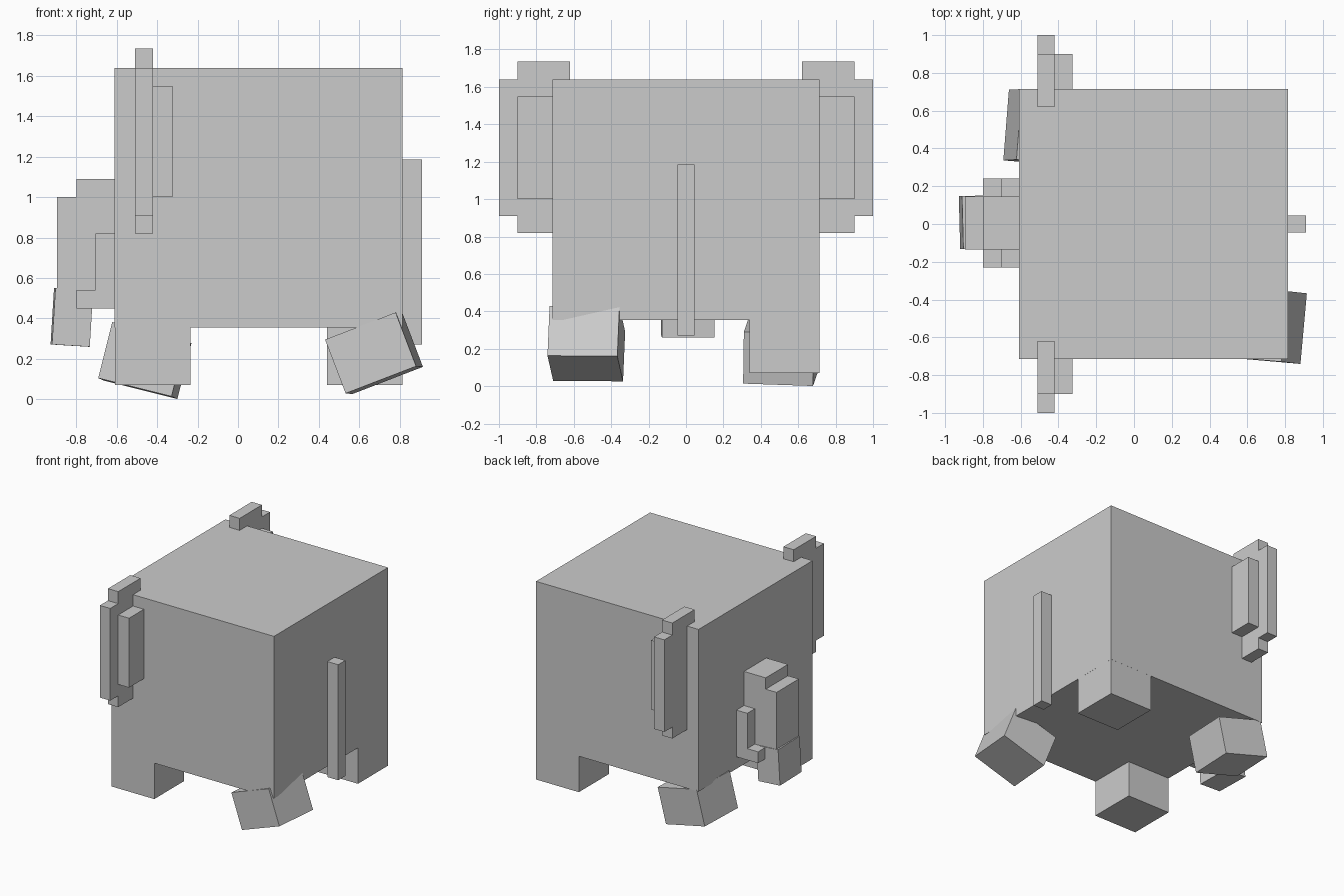
import bpy, bmesh
from math import radians
from mathutils import Euler, Matrix, Vector

if "Cube" in bpy.data.objects:
    bpy.data.objects.remove(bpy.data.objects["Cube"])

grey = bpy.data.materials.new("grey skin")
grey.diffuse_color = (0.6, 0.6, 0.6, 1)
grey.use_nodes = True
grey.node_tree.nodes["Principled BSDF"].inputs["Base Color"].default_value = grey.diffuse_color


def finish(name, bm):
    mesh = bpy.data.meshes.new(name)
    bm.to_mesh(mesh)
    bm.free()
    mesh.materials.append(grey)
    obj = bpy.data.objects.new(name, mesh)
    bpy.context.collection.objects.link(obj)
    return obj


def block(name, center, size, degrees=(0, 0, 0)):
    """Box of a given size, turned about its centre."""
    bm = bmesh.new()
    bmesh.ops.create_cube(bm, size=1)
    rot = Euler([radians(d) for d in degrees]).to_matrix().to_4x4()
    bm.transform(Matrix.Translation(center) @ rot @ Matrix.Diagonal((*size, 1)))
    return finish(name, bm)


def span(name, x, y, z):
    """Straight box between pairs of limits."""
    return block(name, [(a + b) / 2 for a, b in (x, y, z)],
                 [b - a for a, b in (x, y, z)])


def slab(name, outline, axis, lo, hi):
    """Outline extruded along x (points are y, z) or y (points are x, z)."""
    bm = bmesh.new()
    points = [(lo, a, b) if axis == "x" else (a, lo, b) for a, b in outline]
    face = bm.faces.new([bm.verts.new(p) for p in points])
    ext = bmesh.ops.extrude_face_region(bm, geom=[face])
    move = Vector((hi - lo, 0, 0)) if axis == "x" else Vector((0, hi - lo, 0))
    bmesh.ops.translate(bm, vec=move,
                        verts=[v for v in ext["geom"] if isinstance(v, bmesh.types.BMVert)])
    bmesh.ops.recalc_face_normals(bm, faces=bm.faces)
    return finish(name, bm)


# Body and tail
span("body", (-0.61, 0.815), (-0.714, 0.714), (0.355, 1.64))
span("tail", (0.815, 0.91), (-0.045, 0.045), (0.27, 1.185))

# Legs: two planted, two mid-stride
leg = (0.375, 0.375, 0.285)
block("front_leg_planted", (-0.422, -0.526, 0.2125), leg)
block("back_leg_planted", (0.627, 0.526, 0.2125), leg)
block("front_leg_stepping", (-0.461, 0.51, 0.191), leg, (-2, 14, -5))
block("back_leg_stepping", (0.673, -0.533, 0.2275), leg, (-0.5, -21, -5))

# Ears: stepped plate with a thicker pad behind it
ear = [(0.62, 1.64), (0.62, 1.735), (0.90, 1.735), (0.90, 1.64), (1.0, 1.64),
       (1.0, 0.91), (0.90, 0.91), (0.90, 0.82), (0.71, 0.82), (0.71, 1.64)]
for side, s in (("left", 1), ("right", -1)):
    slab("ear_" + side, [(s * y, z) for y, z in ear], "x", -0.51, -0.42)
    span("ear_pad_" + side, (-0.42, -0.325), sorted((s * 0.71, s * 0.90)), (1.0, 1.55))

# Trunk with a slightly swung tip
trunk = [(-0.61, 0.54), (-0.61, 1.09), (-0.80, 1.09), (-0.80, 1.0),
         (-0.895, 1.0), (-0.895, 0.54)]
slab("trunk", trunk, "y", -0.135, 0.145)
block("trunk_tip", (-0.822, 0.01, 0.405), (0.187, 0.28, 0.28), (0, 3.5, 1.5))

# L-shaped tusks either side of the trunk
tusk = [(-0.61, 0.45), (-0.61, 0.82), (-0.705, 0.82), (-0.705, 0.54),
        (-0.80, 0.54), (-0.80, 0.45)]
slab("tusk_left", tusk, "y", 0.145, 0.24)
slab("tusk_right", tusk, "y", -0.23, -0.135)
